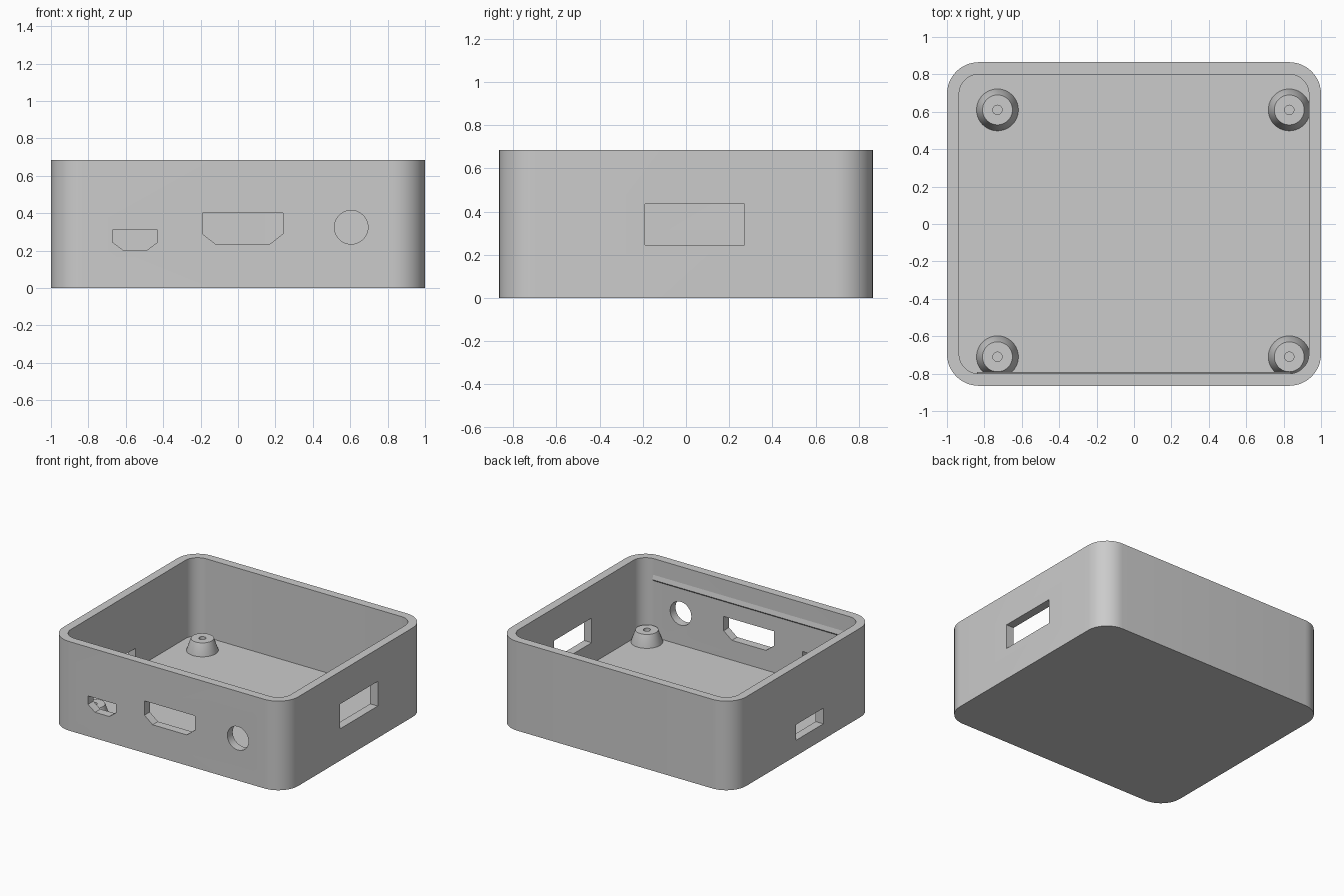
import bpy, bmesh
from math import cos, sin, pi, radians
from mathutils import Vector

cube = bpy.data.objects.get("Cube")
if cube:
    bpy.data.objects.remove(cube, do_unlink=True)

grey = bpy.data.materials.new("light grey plastic")
grey.use_nodes = True
colour = (0.6, 0.6, 0.6, 1)
grey.diffuse_color = colour
grey.node_tree.nodes["Principled BSDF"].inputs["Base Color"].default_value = colour

W, D, H = 1.0, 0.865, 0.685      # half width, half depth, height
WALL, FLOOR = 0.065, 0.083


def make_object(name, bm):
    bmesh.ops.recalc_face_normals(bm, faces=bm.faces)
    mesh = bpy.data.meshes.new(name)
    bm.to_mesh(mesh)
    bm.free()
    mesh.materials.append(grey)
    obj = bpy.data.objects.new(name, mesh)
    bpy.context.collection.objects.link(obj)
    return obj


def prism(name, outline, axis, start, end):
    """Extrude a 2D outline along an axis: x takes (y, z), y takes (x, z), z takes (x, y)."""
    place = {"x": lambda a, b: (start, a, b),
             "y": lambda a, b: (a, start, b),
             "z": lambda a, b: (a, b, start)}[axis]
    bm = bmesh.new()
    face = bm.faces.new([bm.verts.new(place(a, b)) for a, b in outline])
    moved = bmesh.ops.extrude_face_region(bm, geom=[face])["geom"]
    step = Vector([(end - start) * (axis == k) for k in "xyz"])
    bmesh.ops.translate(bm, vec=step, verts=[g for g in moved if isinstance(g, bmesh.types.BMVert)])
    return make_object(name, bm)


def arc(cx, cy, r, first, last, steps):
    return [(cx + r * cos(t), cy + r * sin(t))
            for t in (first + (last - first) * i / steps for i in range(steps + 1))]


def rounded_rect(w, d, r):
    corners = [(1, 1), (-1, 1), (-1, -1), (1, -1)]
    return [p for i, (sx, sy) in enumerate(corners)
            for p in arc(sx * (w - r), sy * (d - r), r, i * pi / 2, (i + 1) * pi / 2, 12)]


def rect(a0, a1, b0, b1):
    return [(a0, b0), (a1, b0), (a1, b1), (a0, b1)]


def port(a0, a1, b0, b1, cut_a, cut_b):
    """Rectangle with its two lower corners cut off."""
    return [(a0 + cut_a, b0), (a1 - cut_a, b0), (a1, b0 + cut_b),
            (a1, b1), (a0, b1), (a0, b0 + cut_b)]


def smooth(obj):
    bpy.ops.object.select_all(action="DESELECT")
    obj.select_set(True)
    bpy.context.view_layer.objects.active = obj
    bpy.ops.object.shade_smooth_by_angle(angle=radians(30))


# Open tray with rounded corners
case = prism("case", rounded_rect(W, D, 0.17), "z", 0, H)
front = (-D - 0.1, -D + 0.1)
cutters = [
    prism("cavity_cutter", rounded_rect(W - WALL, D - WALL, 0.105), "z", FLOOR, H + 0.2),
    # Front openings: small port, wide port, round jack
    prism("small_port_cutter", port(-0.67, -0.43, 0.2, 0.31, 0.06, 0.045), "y", *front),
    prism("wide_port_cutter", port(-0.19, 0.24, 0.235, 0.4, 0.07, 0.055), "y", *front),
    prism("jack_cutter", arc(0.605, 0.325, 0.09, 0, 2 * pi, 40)[:-1], "y", *front),
    # Side openings: tall window on the left, thin card slot on the right
    prism("window_cutter", rect(-0.19, 0.27, 0.245, 0.435), "x", W - 0.1, W + 0.1),
    prism("card_slot_cutter", rect(-0.24, 0.09, 0.12, 0.24), "x", -W - 0.1, -W + 0.1),
]
bpy.context.view_layer.objects.active = case
for cutter in cutters:
    mod = case.modifiers.new(cutter.name, "BOOLEAN")
    mod.operation = "DIFFERENCE"
    mod.solver = "EXACT"
    mod.object = cutter
    bpy.ops.object.modifier_apply(modifier=mod.name)
    bpy.data.objects.remove(cutter, do_unlink=True)
smooth(case)

# Shallow snap ridge on the inside of the front wall
inner = -D + WALL
prism("snap_ridge", [(inner - 0.01, 0.515), (inner, 0.515), (inner + 0.008, 0.525),
                     (inner, 0.56), (inner - 0.01, 0.56)], "x", -0.84, 0.84)

# Conical standoffs with a blind screw hole
profile = [(0.112, FLOOR - 0.01), (0.112, FLOOR), (0.08, 0.175), (0.025, 0.175), (0.025, 0.09), (0, 0.09)]
for side, x in (("right", -0.73), ("left", 0.83)):
    for end, y in (("front", -0.71), ("back", 0.61)):
        bm = bmesh.new()
        points = [bm.verts.new((r, 0, z)) for r, z in profile]
        edges = [bm.edges.new(pair) for pair in zip(points, points[1:])]
        bmesh.ops.spin(bm, geom=points + edges, cent=(0, 0, 0), axis=(0, 0, 1),
                       angle=2 * pi, steps=40, use_merge=True)
        bmesh.ops.remove_doubles(bm, verts=bm.verts, dist=0.0001)
        standoff = make_object(f"{end}_{side}_standoff", bm)
        standoff.location = (x, y, 0)
        smooth(standoff)
